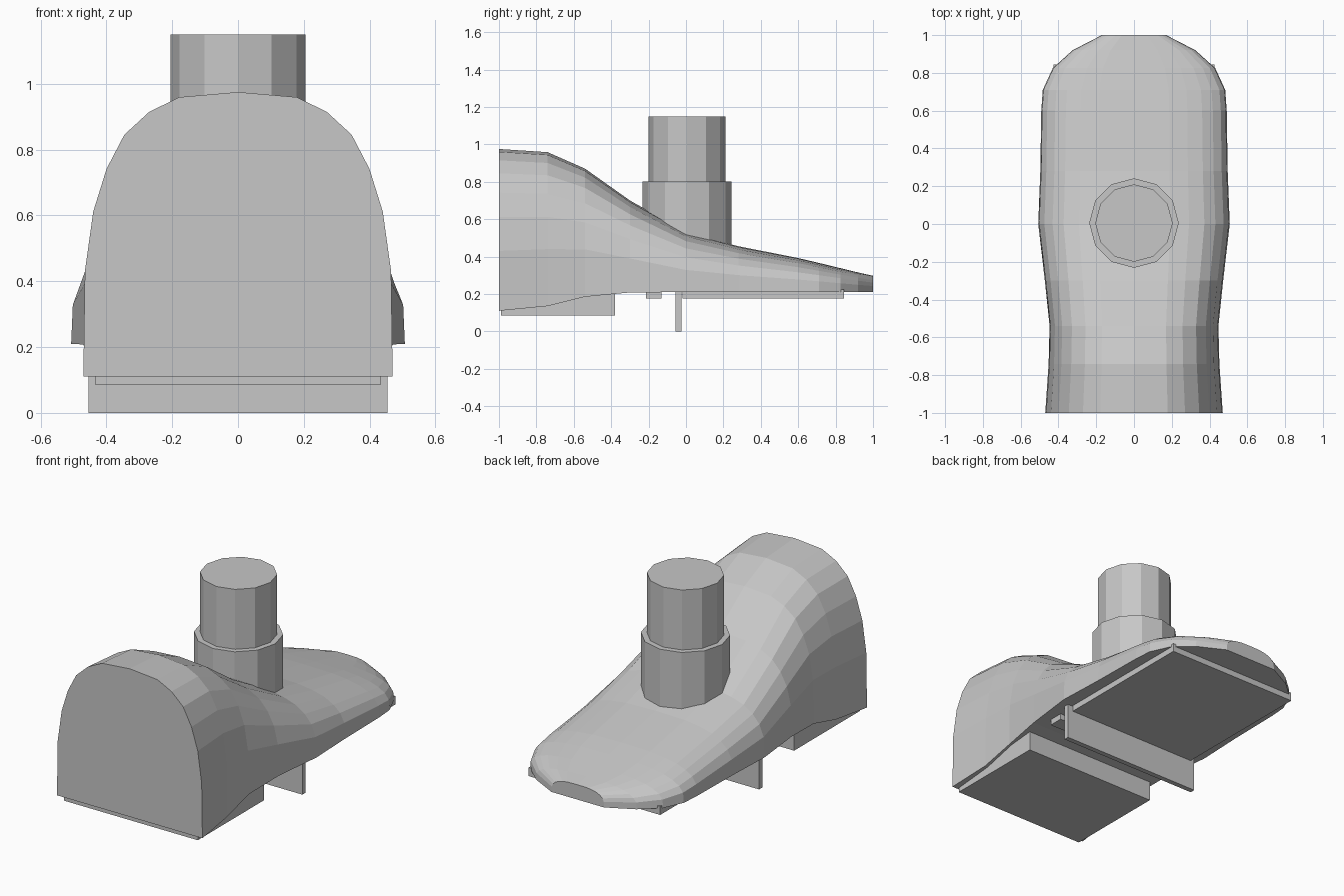
import bpy, bmesh, math

if "Cube" in bpy.data.objects:
    bpy.data.objects.remove(bpy.data.objects["Cube"])

gray = bpy.data.materials.new("plain gray")
gray.diffuse_color = (0.57, 0.57, 0.57, 1)
gray.use_nodes = True
gray.node_tree.nodes["Principled BSDF"].inputs["Base Color"].default_value = gray.diffuse_color


def finish(name, bm):
    bmesh.ops.recalc_face_normals(bm, faces=bm.faces)
    mesh = bpy.data.meshes.new(name)
    bm.to_mesh(mesh)
    bm.free()
    mesh.materials.append(gray)
    obj = bpy.data.objects.new(name, mesh)
    bpy.context.collection.objects.link(obj)
    return obj


def box(name, hx, y0, y1, z0, z1):
    bm = bmesh.new()
    bmesh.ops.create_cube(bm, size=1)
    for v in bm.verts:
        v.co = (v.co.x * 2 * hx, (y0 + y1) / 2 + v.co.y * (y1 - y0),
                (z0 + z1) / 2 + v.co.z * (z1 - z0))
    return finish(name, bm)


def cylinder(name, r, z0, z1):
    bm = bmesh.new()
    rings = [[bm.verts.new((r * math.cos(i * math.pi / 6),
                            0.005 + r * math.sin(i * math.pi / 6), z))
              for i in range(12)] for z in (z0, z1)]
    for i in range(12):
        j = (i + 1) % 12
        bm.faces.new((rings[0][i], rings[0][j], rings[1][j], rings[1][i]))
    for ring in rings:
        bm.faces.new(ring)
    return finish(name, bm)


# Body: one arch profile, scaled along the length and lofted
half = [(1, 0), (0.99, 0.37), (0.936, 0.58), (0.85, 0.73),
        (0.735, 0.85), (0.575, 0.93), (0.38, 0.982)]
arch = half + [(0, 1)] + [(-x, z) for x, z in reversed(half)]
# y, half width, bottom, top
stations = [(-1, 0.47, 0.11, 0.975), (-0.74, 0.452, 0.135, 0.958),
            (-0.54, 0.447, 0.185, 0.87), (-0.3, 0.472, 0.208, 0.70),
            (0, 0.507, 0.21, 0.53), (0.28, 0.496, 0.21, 0.455),
            (0.6, 0.491, 0.21, 0.392), (0.71, 0.483, 0.21, 0.366),
            (0.825, 0.43, 0.21, 0.338), (0.92, 0.325, 0.21, 0.315),
            (1, 0.17, 0.21, 0.297)]
bm = bmesh.new()
rings = [[bm.verts.new((x * w, y, z0 + z * (z1 - z0))) for x, z in arch]
         for y, w, z0, z1 in stations]
n = len(arch)
for a, b in zip(rings, rings[1:]):
    for i in range(n):
        j = (i + 1) % n
        bm.faces.new((a[i], a[j], b[j], b[i]))
bm.faces.new(rings[0])
bm.faces.new(rings[-1])
finish("body", bm)

# Stepped neck
cylinder("neck_collar", 0.237, 0.35, 0.80)
cylinder("neck_tube", 0.205, 0.75, 1.15)

# Underside plates and blade
box("heel_plate", 0.433, -0.99, -0.38, 0.085, 0.21)
box("cross_strip", 0.42, -0.215, -0.13, 0.175, 0.225)
box("blade", 0.455, -0.055, -0.025, 0, 0.225)
box("toe_plate", 0.425, -0.02, 0.845, 0.175, 0.225)
